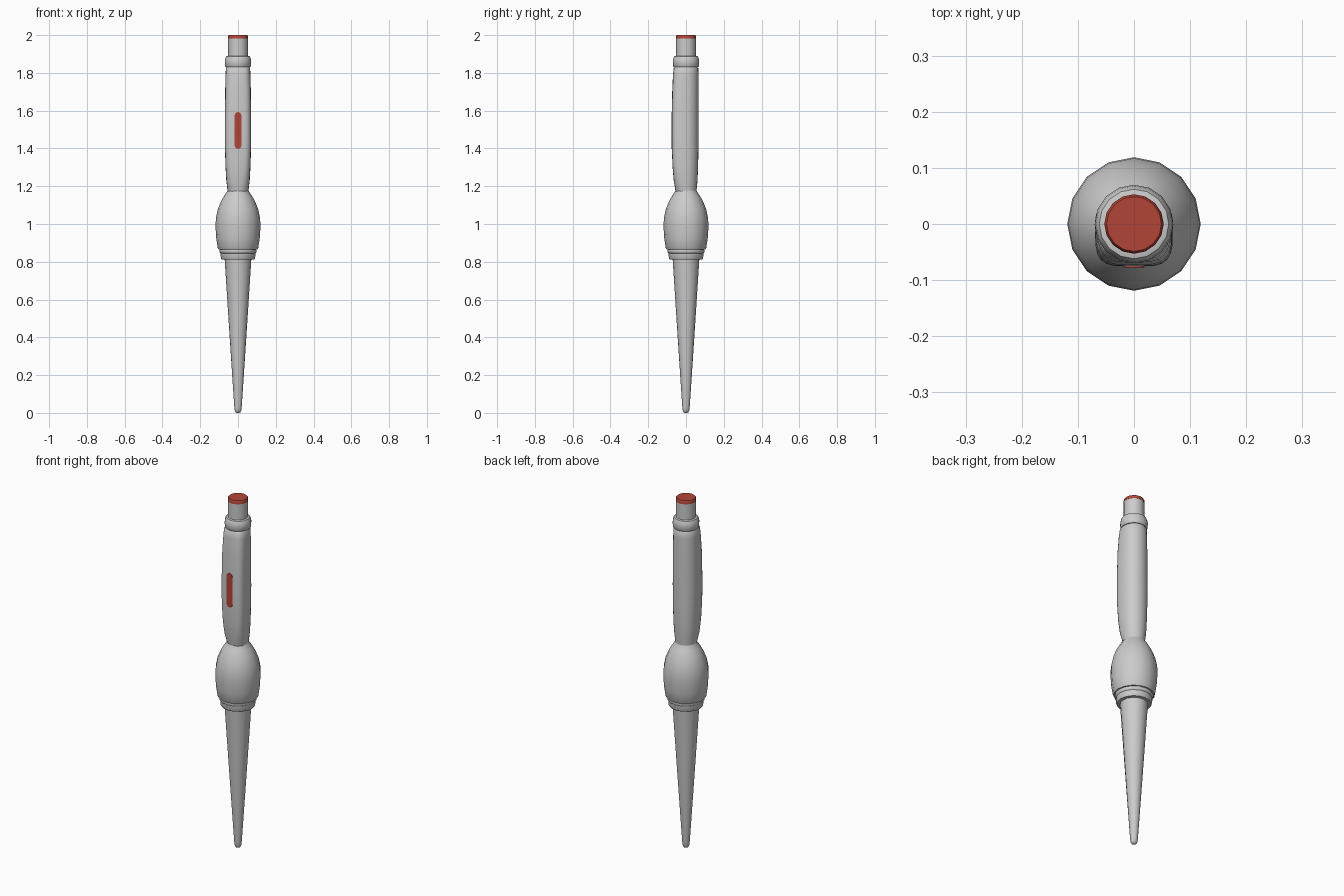
import bpy, bmesh, math

if "Cube" in bpy.data.objects:
    bpy.data.objects.remove(bpy.data.objects["Cube"])

SIDES = 16

red = bpy.data.materials.new("red")
red.diffuse_color = (0.45, 0.06, 0.04, 1)
red.use_nodes = True
red.node_tree.nodes["Principled BSDF"].inputs["Base Color"].default_value = red.diffuse_color


def loft(name, rings, mat=None, angle=40):
    """Skin a stack of closed rings and cap both ends."""
    bm = bmesh.new()
    rows = [[bm.verts.new(p) for p in ring] for ring in rings]
    n = len(rows[0])
    for a, b in zip(rows, rows[1:]):
        for i in range(n):
            j = (i + 1) % n
            bm.faces.new((a[i], a[j], b[j], b[i]))
    bm.faces.new(rows[0])
    bm.faces.new(rows[-1])
    bmesh.ops.recalc_face_normals(bm, faces=bm.faces[:])
    me = bpy.data.meshes.new(name)
    bm.to_mesh(me)
    bm.free()
    ob = bpy.data.objects.new(name, me)
    bpy.context.collection.objects.link(ob)
    if mat:
        me.materials.append(mat)
    bpy.ops.object.select_all(action='DESELECT')
    ob.select_set(True)
    bpy.context.view_layer.objects.active = ob
    bpy.ops.object.shade_smooth_by_angle(angle=math.radians(angle))
    return ob


def lathe(name, profile, mat=None):
    """Turn a (radius, z) profile around the z axis."""
    angs = [2 * math.pi * i / SIDES for i in range(SIDES)]
    return loft(name, [[(r * math.cos(a), r * math.sin(a), z) for a in angs]
                       for r, z in profile], mat)


# Tapered tip with rounded point
lathe("tapered_tip", [(0.006, 0.0), (0.013, 0.004), (0.018, 0.015), (0.02, 0.035),
                      (0.046, 0.43), (0.071, 0.82)])

# Stepped ring below the bulb
lathe("lower_ring", [(0.07, 0.812), (0.087, 0.813), (0.091, 0.82), (0.092, 0.845),
                     (0.097, 0.85), (0.098, 0.86), (0.094, 0.87)])

# Bulbous grip
lathe("grip_bulb", [(0.09, 0.864), (0.103, 0.865), (0.107, 0.872), (0.115, 0.925),
                    (0.119, 0.985), (0.117, 1.03), (0.108, 1.075), (0.09, 1.12),
                    (0.073, 1.15), (0.058, 1.172), (0.055, 1.18)])


# Handle: round at the back, squared off at the front
def handle_ring(z, w, front, back, n):
    ring = []
    for i in range(24):
        a = 2 * math.pi * i / 24
        c, s = math.cos(a), math.sin(a)
        e = 2 / n if s < 0 else 1
        x = math.copysign(abs(c) ** e, c) * w
        y = math.copysign(abs(s) ** e, s) * (front if s < 0 else back)
        ring.append((x, y, z))
    return ring


loft("handle", [handle_ring(*v) for v in [
    (1.165, 0.055, 0.055, 0.055, 2), (1.19, 0.057, 0.058, 0.057, 2.4),
    (1.23, 0.062, 0.065, 0.061, 3), (1.30, 0.066, 0.071, 0.064, 3.6),
    (1.40, 0.069, 0.075, 0.066, 4), (1.50, 0.07, 0.076, 0.066, 4),
    (1.60, 0.069, 0.075, 0.066, 4), (1.70, 0.068, 0.073, 0.066, 3.8),
    (1.79, 0.066, 0.069, 0.066, 3.2), (1.825, 0.064, 0.065, 0.065, 3),
    (1.832, 0.06, 0.06, 0.06, 3)]], angle=50)

# Collar at the top of the handle
lathe("collar", [(0.055, 1.83), (0.065, 1.831), (0.069, 1.837), (0.07, 1.86),
                 (0.068, 1.875), (0.062, 1.888), (0.05, 1.891)])

# Push button stem and red cap
lathe("button_stem", [(0.052, 1.88), (0.052, 1.981)])
lathe("button_cap", [(0.053, 1.981), (0.053, 1.993), (0.049, 2.0)], red)

# Red pill-shaped inlay on the front
half_w, z_mid, straight = 0.018, 1.495, 0.079
outline = []
for i in range(18):
    top = i < 9
    a = math.pi * (i if top else i - 1) / 8
    outline.append((half_w * math.cos(a),
                    z_mid + half_w * math.sin(a) + (straight if top else -straight)))
loft("front_inlay", [[(x, y, z) for x, z in outline] for y in (-0.06, -0.0775)], red)
